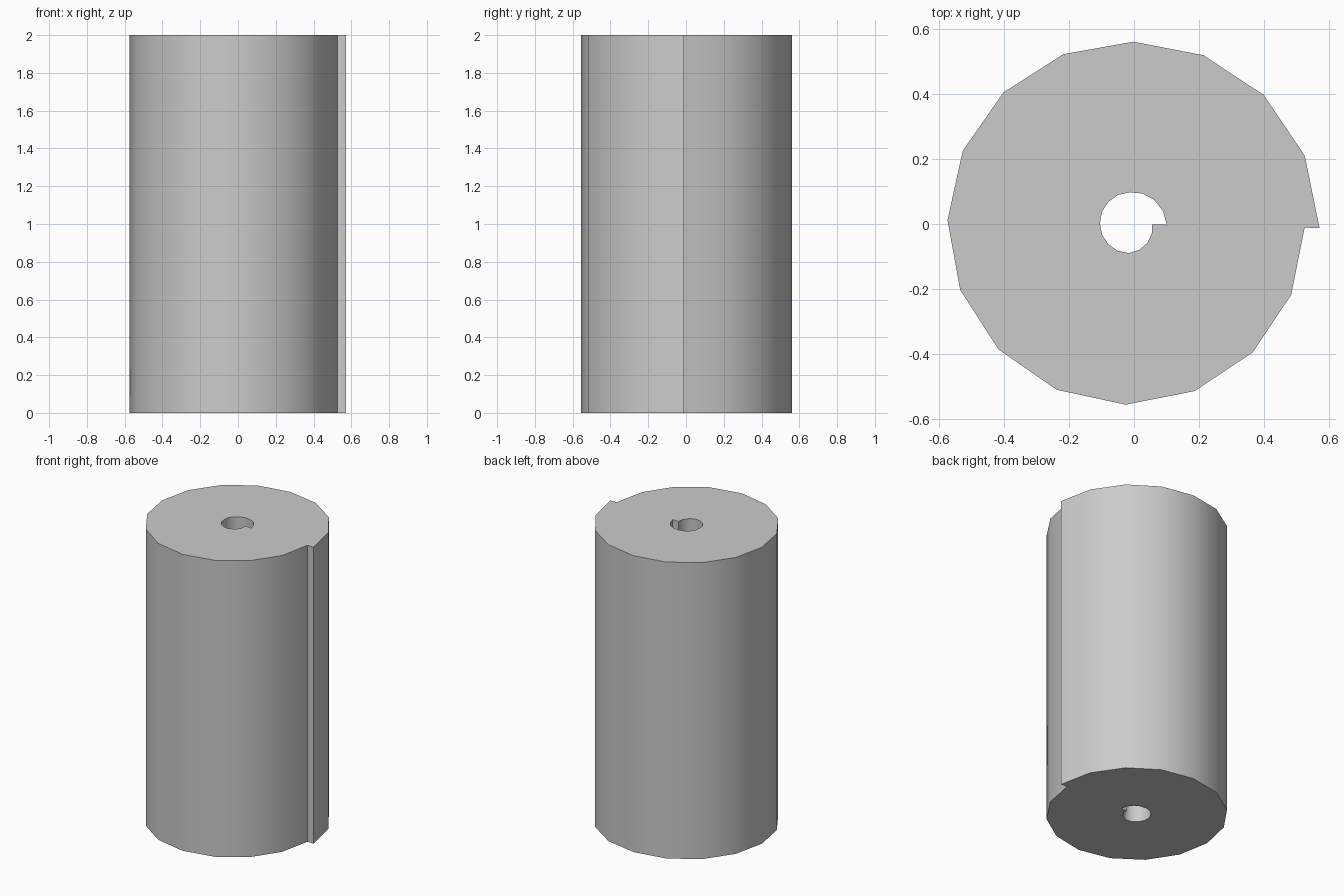
import bpy, bmesh, math

if "Cube" in bpy.data.objects:
    bpy.data.objects.remove(bpy.data.objects["Cube"])

SIDES, HEIGHT, CX = 16, 2.0, -0.014
# radii sampled each quarter turn, clockwise from the right side
INNER = [0.070, 0.090, 0.091, 0.098, 0.115]
OUTER = [0.540, 0.557, 0.561, 0.562, 0.586]


def radius(table, i):
    q = i / SIDES * 4
    k = min(int(q), 3)
    return table[k] + (table[k + 1] - table[k]) * (q - k)


def spiral(bm, table, z):
    """One clockwise turn of slowly growing radius."""
    pts = []
    for i in range(SIDES + 1):
        a = -math.tau * i / SIDES - math.radians(1.2)
        r = radius(table, i)
        pts.append(bm.verts.new((CX + r * math.cos(a), r * math.sin(a), z)))
    return pts


bm = bmesh.new()
ib, it = spiral(bm, INNER, 0), spiral(bm, INNER, HEIGHT)
ob, ot = spiral(bm, OUTER, 0), spiral(bm, OUTER, HEIGHT)

# rolled body: end rings, outer wall and core wall
for i in range(SIDES):
    j = i + 1
    bm.faces.new((ot[j], ot[i], it[i], it[j]))
    bm.faces.new((ob[i], ob[j], ib[j], ib[i]))
    bm.faces.new((ot[i], ot[j], ob[j], ob[i]))
    bm.faces.new((it[j], it[i], ib[i], ib[j]))

# loose sheet edges: step on the outside and step in the core
bm.faces.new((ot[-1], ot[0], ob[0], ob[-1]))
bm.faces.new((it[0], it[-1], ib[-1], ib[0]))
bm.normal_update()

mesh = bpy.data.meshes.new("rolled_sheet")
bm.to_mesh(mesh)
bm.free()
roll = bpy.data.objects.new("rolled_sheet", mesh)
bpy.context.collection.objects.link(roll)

# single plain grey
mat = bpy.data.materials.new("light_grey")
mat.diffuse_color = (0.6, 0.6, 0.6, 1)
mat.use_nodes = True
mat.node_tree.nodes["Principled BSDF"].inputs["Base Color"].default_value = mat.diffuse_color
mesh.materials.append(mat)

bpy.context.view_layer.objects.active = roll
roll.select_set(True)
bpy.ops.object.shade_smooth_by_angle(angle=math.radians(40))
